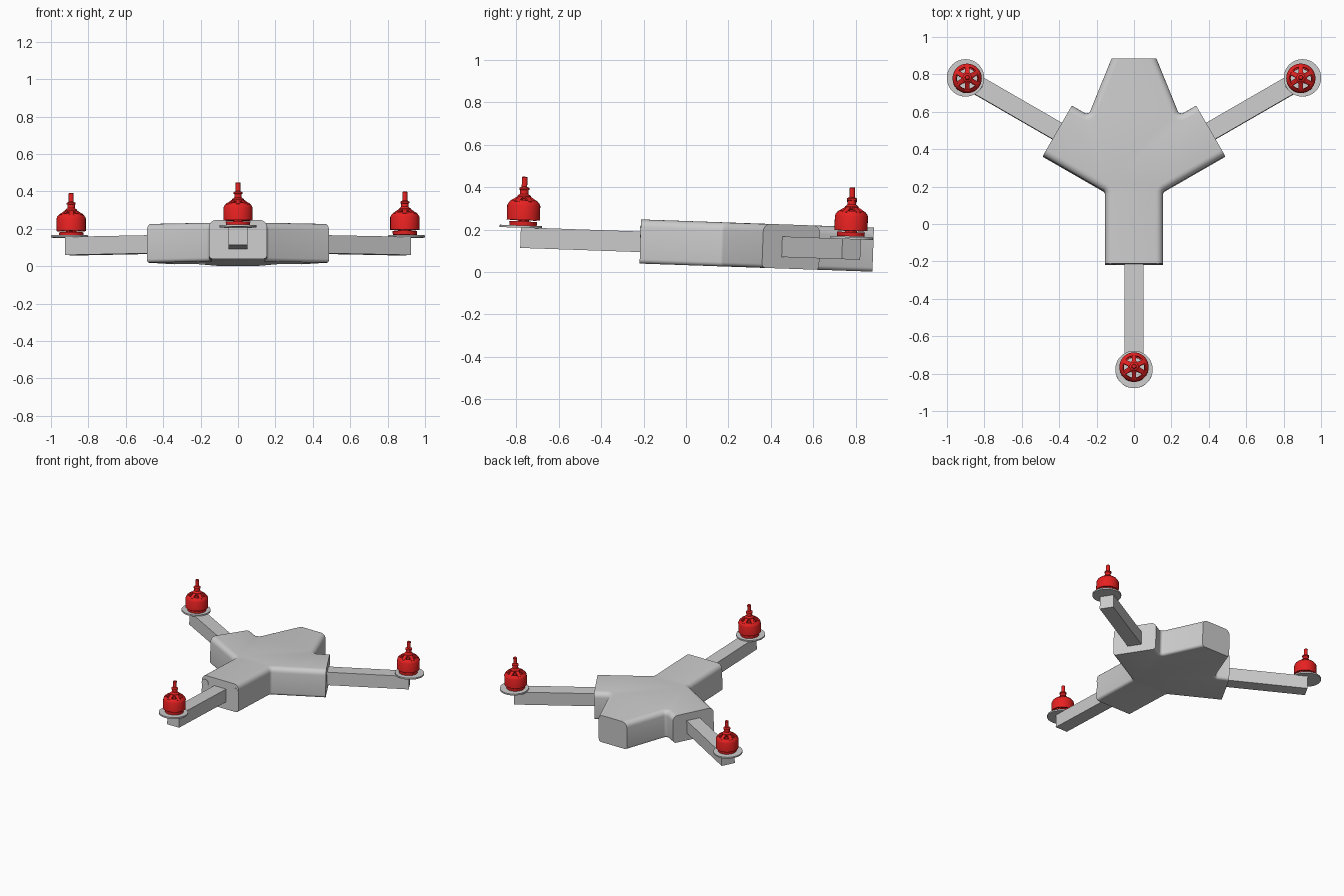
import bpy, bmesh
from math import radians, sin, cos, pi
from mathutils import Matrix, Vector

if "Cube" in bpy.data.objects:
    bpy.data.objects.remove(bpy.data.objects["Cube"])

TILT = Matrix.Rotation(radians(-2), 4, 'X')      # whole craft leans nose-down
HUB = Vector((0, 0.255, 0))                      # where the three arms meet
Z0, Z1 = 0.032, 0.24                             # body bottom / top

red = bpy.data.materials.new("motor_red")
red.diffuse_color = (0.8, 0.015, 0.015, 1)
red.use_nodes = True
red.node_tree.nodes["Principled BSDF"].inputs["Base Color"].default_value = red.diffuse_color


def add(name, mesh, matrix=Matrix()):
    ob = bpy.data.objects.new(name, mesh)
    bpy.context.collection.objects.link(ob)
    ob.matrix_world = TILT @ matrix
    return ob


def to_mesh(bm, name, angle=35):
    bmesh.ops.recalc_face_normals(bm, faces=bm.faces)
    me = bpy.data.meshes.new(name)
    bm.to_mesh(me)
    bm.free()
    me.shade_smooth()
    me.set_sharp_from_angle(angle=radians(angle))
    return me


def box(bm, size, matrix):
    bmesh.ops.create_cube(bm, size=1, matrix=matrix @ Matrix.Diagonal((*size, 1)))


def cyl(bm, r, depth, matrix, segs=40):
    bmesh.ops.create_cone(bm, cap_ends=True, segments=segs, radius1=r, radius2=r,
                          depth=depth, matrix=matrix)


def lathe(bm, profile, closed=False, segs=36):
    pts = profile + profile[:1] if closed else profile
    vs = [bm.verts.new((r, 0, z)) for r, z in pts]
    es = [bm.edges.new(p) for p in zip(vs, vs[1:])]
    bmesh.ops.spin(bm, geom=vs + es, axis=(0, 0, 1), cent=(0, 0, 0),
                   angle=2 * pi, steps=segs)


# Body: three-way hull with a tapered tail, long edges rounded, ends flat
half = [(0.155, -0.22), (0.155, 0.166), (0.487, 0.357), (0.332, 0.626),
        (0.243, 0.575), (0.12, 0.878)]
outline = half + [(-x, y) for x, y in reversed(half)]
ends = [Vector((0, -0.22)), Vector((0.4095, 0.4915)), Vector((-0.4095, 0.4915)),
        Vector((0, 0.878))]
bm = bmesh.new()
base = bm.faces.new([bm.verts.new((x, y, Z0)) for x, y in outline])
ext = bmesh.ops.extrude_face_region(bm, geom=[base], use_keep_orig=True)
bmesh.ops.translate(bm, vec=(0, 0, Z1 - Z0),
                    verts=[g for g in ext["geom"] if isinstance(g, bmesh.types.BMVert)])
bmesh.ops.recalc_face_normals(bm, faces=bm.faces)


def corner(px, py, r):
    es = [e for e in bm.edges
          if all((Vector((abs(v.co.x), v.co.y)) - Vector((px, py))).length < 1e-3
                 for v in e.verts)]
    bmesh.ops.bevel(bm, geom=es, offset=r, segments=5, profile=0.5, affect='EDGES',
                    offset_type='OFFSET')


def round_rim(z, r):
    es = [e for e in bm.edges if all(abs(v.co.z - z) < 1e-4 for v in e.verts)
          and all((((e.verts[0].co + e.verts[1].co) / 2).xy - m).length > 0.01 for m in ends)]
    bmesh.ops.bevel(bm, geom=es, offset=r, segments=5, profile=0.5, affect='EDGES',
                    offset_type='OFFSET')


corner(0.155, 0.166, 0.012)
corner(0.243, 0.575, 0.025)
round_rim(Z1, 0.038)
round_rim(Z0, 0.02)
add("body", to_mesh(bm, "body"))

# Round lamps on the front end
for side in (-1, 1):
    bm = bmesh.new()
    cyl(bm, 0.028, 0.03, Matrix.Translation((side * 0.127, -0.208, 0.183))
        @ Matrix.Rotation(pi / 2, 4, 'X'), 24)
    add("front_lamp_" + ("left" if side < 0 else "right"), to_mesh(bm, "front_lamp"))

# Shared arm and motor plate meshes
bm = bmesh.new()
box(bm, (0.66, 0.1, 0.097), Matrix.Translation((0.71, 0, 0.1345)))
arm_mesh = to_mesh(bm, "arm")
bm = bmesh.new()
cyl(bm, 0.1, 0.011, Matrix.Translation((1.04, 0, 0.1865)), 48)
plate_mesh = to_mesh(bm, "motor_plate")

# Shared motor mesh: base, stator, bell with spokes, hub and shaft
bm = bmesh.new()
lathe(bm, [(0.054, 0), (0.064, 0), (0.066, 0.02), (0.054, 0.02)], closed=True)
lathe(bm, [(0.067, 0.027), (0.078, 0.027), (0.078, 0.095), (0.074, 0.105),
           (0.06, 0.12), (0.057, 0.114), (0.067, 0.1)], closed=True)
lathe(bm, [(0, 0), (0.028, 0), (0.028, 0.125), (0.032, 0.128), (0.032, 0.14),
           (0.02, 0.15), (0.02, 0.168), (0.024, 0.17), (0.024, 0.178),
           (0.013, 0.184), (0.013, 0.228), (0.01, 0.231), (0, 0.231)])
for i in range(6):
    turn = Matrix.Rotation(i * pi / 3, 4, 'Z')
    box(bm, (0.045, 0.024, 0.01),
        turn @ Matrix.Translation((0.046, 0, 0.122)) @ Matrix.Rotation(radians(32), 4, 'Y'))
    box(bm, (0.034, 0.02, 0.016), turn @ Matrix.Translation((0.042, 0, 0.010)))
    box(bm, (0.036, 0.022, 0.06), turn @ Matrix.Translation((0.044, 0, 0.055)))
bmesh.ops.remove_doubles(bm, verts=bm.verts, dist=1e-5)
motor_mesh = to_mesh(bm, "motor", 30)
motor_mesh.materials.append(red)

# Three arms, each with plate and motor
for name, deg, lift in (("front", -90, 0), ("rear_right", 30, 0.004), ("rear_left", 150, -0.003)):
    spot = Matrix.Translation(HUB) @ Matrix.Rotation(radians(deg), 4, 'Z')
    add(name + "_arm", arm_mesh, spot)
    add(name + "_motor_plate", plate_mesh, spot)
    pos = spot @ Vector((1.03, 0, 0.191 + lift))
    add(name + "_motor", motor_mesh,
        Matrix.Translation(pos) @ Matrix.Rotation(radians(30), 4, 'Z'))
